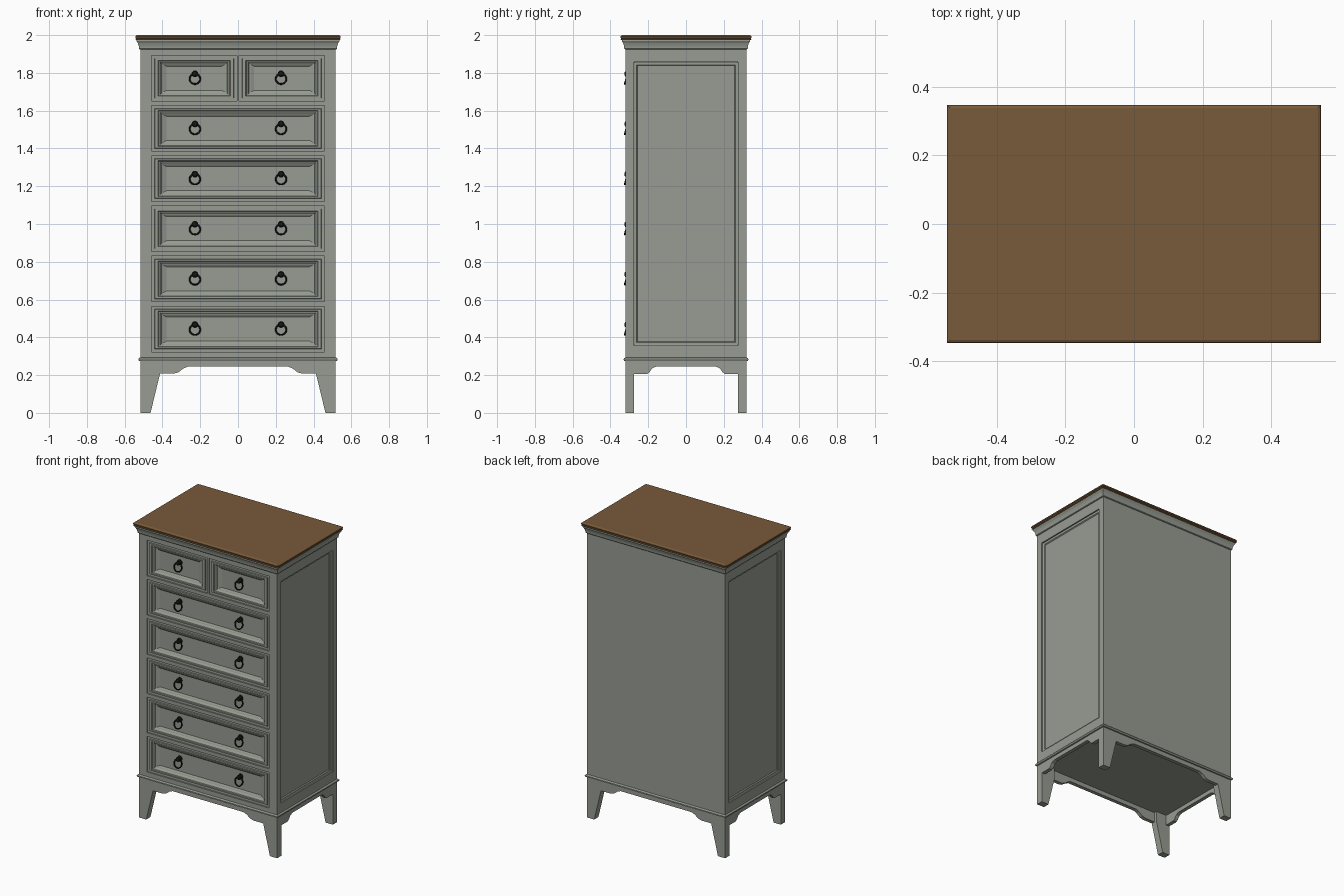
import bpy, bmesh, math

if "Cube" in bpy.data.objects:
    bpy.data.objects.remove(bpy.data.objects["Cube"])

def material(name, col):
    m = bpy.data.materials.new(name)
    m.diffuse_color = (*col, 1)
    m.use_nodes = True
    m.node_tree.nodes["Principled BSDF"].inputs["Base Color"].default_value = m.diffuse_color
    return m

GREY = material("sage_grey_paint", (0.31, 0.335, 0.288))
WOOD = material("brown_wood", (0.19, 0.103, 0.043))
BLACK = material("black_iron", (0.008, 0.008, 0.008))

def loft(name, rings, mat, smooth=False):
    """Closed solid through rings of equal point count, capped at both ends."""
    bm = bmesh.new()
    vs = [[bm.verts.new(p) for p in r] for r in rings]
    n = len(rings[0])
    for a, b in zip(vs, vs[1:]):
        for i in range(n):
            j = (i + 1) % n
            bm.faces.new((a[i], a[j], b[j], b[i]))
    bm.faces.new(vs[0])
    bm.faces.new(vs[-1])
    bmesh.ops.recalc_face_normals(bm, faces=bm.faces)
    me = bpy.data.meshes.new(name)
    bm.to_mesh(me)
    bm.free()
    me.materials.append(mat)
    ob = bpy.data.objects.new(name, me)
    bpy.context.collection.objects.link(ob)
    if smooth:
        activate(ob)
        bpy.ops.object.shade_smooth_by_angle(angle=math.radians(40))
    return ob

def activate(ob):
    bpy.ops.object.select_all(action='DESELECT')
    ob.select_set(True)
    bpy.context.view_layer.objects.active = ob

def rect(x, y, z):
    return [(-x, -y, z), (x, -y, z), (x, y, z), (-x, y, z)]

def moulding(name, profile, mat):
    """Rectangular moulding: profile of (offset beyond body, z)."""
    return loft(name, [rect(W + o, D + o, z) for o, z in profile], mat)

def rect_rings(a0, a1, z0, z1, profile, place):
    """Inset rectangles; profile of (inset sideways, inset in z, depth)."""
    return [[place(a, d, z) for a, z in ((a0 + ia, z0 + iz), (a1 - ia, z0 + iz),
                                         (a1 - ia, z1 - iz), (a0 + ia, z1 - iz))]
            for ia, iz, d in profile]

W, D = 0.517, 0.32          # body half width and half depth
on_front = lambda a, d, z: (a, -D + d, z)

# Drawer openings: two small on top, five wide below
drawers = []
for row in range(6):
    top = 1.892 - 0.2655 * row
    spans = [(-0.458, -0.006), (0.006, 0.458)] if row == 0 else [(-0.458, 0.458)]
    drawers += [(a, b, top - 0.241, top) for a, b in spans]

# Cabinet body with cut openings
body = loft("cabinet_body", [rect(W, D, 0.28), rect(W, D, 1.935)], GREY)
cutters = [loft("drawer_cutter", rect_rings(*s, [(0, 0, -0.05), (0, 0, 0.04)], on_front), GREY)
           for s in drawers]
SIDE = (-0.276, 0.276, 0.358, 1.857)
for s in (-1, 1):
    on_side = lambda a, d, z, s=s: (s * (W - d), a, z)
    cutters.append(loft("side_cutter", rect_rings(*SIDE, [(0, 0, -0.05), (0, 0, 0.03)], on_side), GREY))
for c in cutters:
    m = body.modifiers.new("opening", 'BOOLEAN')
    m.operation, m.solver, m.object = 'DIFFERENCE', 'EXACT', c
    activate(body)
    bpy.ops.object.modifier_apply(modifier=m.name)
    bpy.data.objects.remove(c)

# Drawer fronts with stepped moulding around a sunken panel
DRAWER = [(0, 0, 0.038), (0, 0, 0.008), (0.016, 0.015, 0.008), (0.018, 0.017, 0.001),
          (0.035, 0.026, 0.001), (0.038, 0.029, 0.007), (0.046, 0.035, 0.009),
          (0.052, 0.042, 0.016), (0.062, 0.047, 0.018), (0.08, 0.057, 0.025)]
for s in drawers:
    loft("drawer_front", rect_rings(*s, DRAWER, on_front), GREY)

# Side panels with a stepped border
PANEL = [(0, 0, 0.028), (0, 0, 0.008), (0.004, 0.004, 0.01), (0.014, 0.014, 0.01),
         (0.019, 0.019, 0.016)]
for s in (-1, 1):
    on_side = lambda a, d, z, s=s: (s * (W - d), a, z)
    loft("side_panel", rect_rings(*SIDE, PANEL, on_side), GREY)

# Cornice, wooden top and base moulding
moulding("cornice", [(-0.02, 1.925), (0.004, 1.925), (0.007, 1.929), (0.007, 1.935),
                     (0.009, 1.945), (0.013, 1.957), (0.02, 1.968), (0.02, 1.974)], GREY)
moulding("wooden_top", [(0.018, 1.972), (0.023, 1.974), (0.026, 1.979), (0.023, 1.983),
                        (0.026, 1.985), (0.027, 1.992), (0.024, 1.997), (0.018, 2.0)], WOOD)
moulding("base_moulding", [(0, 0.274), (0.007, 0.276), (0.01, 0.281), (0.01, 0.286),
                           (0.006, 0.291), (0, 0.293)], GREY)

# Tapered legs
LEG = [(W, 0), (0.463, 0), (0.413, 0.207), (0.413, 0.279), (W, 0.279)]
for sx in (-1, 1):
    for sy in (-1, 1):
        loft("leg", [[(sx * x, sy * y, z) for x, z in LEG] for y in (D, D - 0.045)], GREY)

# Scalloped aprons
def apron(name, half, place):
    right = [(a, z) for a, z in half]
    prof = right + [(-a, z) for a, z in reversed(right)]
    loft(name, [[place(a, t, z) for a, z in prof] for t in (0, 0.025)], GREY)

FRONT = [(0.414, 0.279), (0.414, 0.208), (0.34, 0.208), (0.315, 0.215), (0.29, 0.235), (0.265, 0.245)]
SIDES = [(0.276, 0.279), (0.276, 0.206), (0.205, 0.206), (0.192, 0.217), (0.18, 0.235), (0.156, 0.246)]
for s in (-1, 1):
    apron("long_apron", FRONT, lambda a, t, z: (a, s * (D - t), z))
    apron("side_apron", SIDES, lambda a, t, z: (s * (W - t), a, z))

# Ring pulls: turned knob with a hanging ring
KNOB = [(0.018, -0.293), (0.018, -0.301), (0.011, -0.304), (0.009, -0.311),
        (0.014, -0.316), (0.013, -0.322), (0.006, -0.326)]
def circle(cx, cz, r, y, n=16):
    return [(cx + r * math.cos(2 * math.pi * i / n), y, cz + r * math.sin(2 * math.pi * i / n))
            for i in range(n)]

for row in range(6):
    z = 1.892 - 0.2655 * row - 0.097
    for x in (-0.228, 0.228):
        loft("pull_knob", [circle(x, z, r, y) for r, y in KNOB], BLACK, True)
        bpy.ops.mesh.primitive_torus_add(major_radius=0.028, minor_radius=0.0045,
                                         major_segments=24, minor_segments=8,
                                         location=(x, -0.317, z - 0.027),
                                         rotation=(math.radians(75), 0, 0))
        ring = bpy.context.object
        ring.name = "pull_ring"
        ring.data.materials.append(BLACK)
        bpy.ops.object.shade_smooth()
